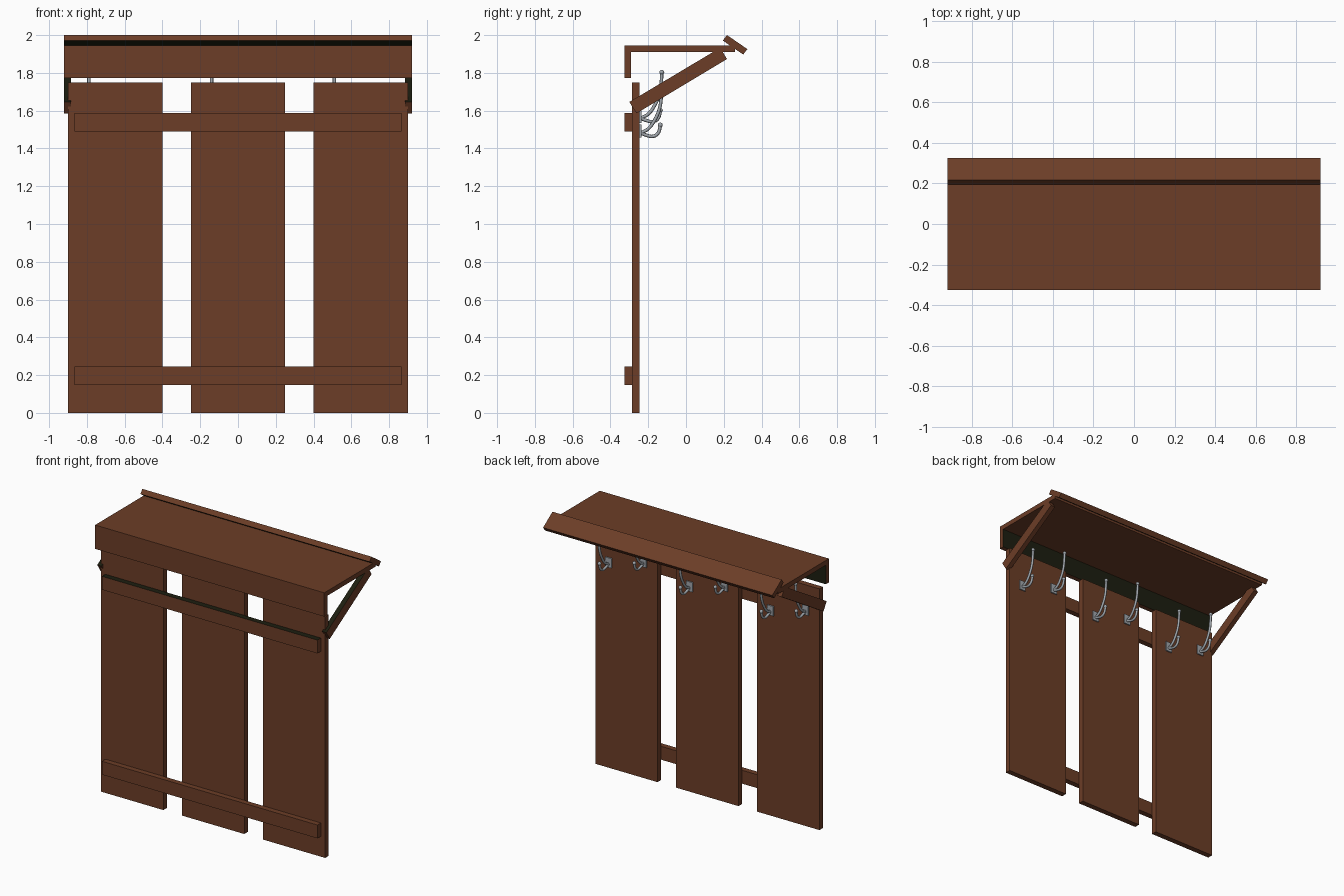
import bpy, bmesh, math
from mathutils import Vector

if "Cube" in bpy.data.objects:
    bpy.data.objects.remove(bpy.data.objects["Cube"])


def material(name, rgb):
    m = bpy.data.materials.new(name)
    m.diffuse_color = (*rgb, 1)
    m.use_nodes = True
    m.node_tree.nodes["Principled BSDF"].inputs["Base Color"].default_value = m.diffuse_color
    return m


WOOD = material("brown wood", (0.15, 0.047, 0.02))
DARK = material("dark stained wood", (0.012, 0.013, 0.005))
STEEL = material("grey steel", (0.36, 0.39, 0.42))


def finish(name, bm, mats):
    bmesh.ops.recalc_face_normals(bm, faces=bm.faces[:])
    me = bpy.data.meshes.new(name)
    bm.to_mesh(me)
    bm.free()
    for m in mats:
        me.materials.append(m)
    ob = bpy.data.objects.new(name, me)
    bpy.context.collection.objects.link(ob)
    return ob


def plank(name, x0, x1, profile, mat=WOOD, dark=None):
    """Extrude a (y, z) profile along x; faces facing 'dark' get the stain."""
    bm = bmesh.new()
    face = bm.faces.new([bm.verts.new((x0, y, z)) for y, z in profile])
    ext = bmesh.ops.extrude_face_region(bm, geom=[face])
    for v in ext["geom"]:
        if isinstance(v, bmesh.types.BMVert):
            v.co.x = x1
    bmesh.ops.recalc_face_normals(bm, faces=bm.faces[:])
    if dark:
        for f in bm.faces:
            f.normal_update()
            if f.normal.dot(Vector(dark).normalized()) > 0.9:
                f.material_index = 1
    return finish(name, bm, [mat, DARK])


def rect(y0, y1, z0, z1):
    return [(y0, z0), (y1, z0), (y1, z1), (y0, z1)]


# Wall boards and the two cross slats
for i, c in enumerate((-0.65, 0, 0.65)):
    plank(f"wall_board_{i}", c - 0.25, c + 0.25, rect(-0.285, -0.245, 0, 1.75))
plank("lower_slat", -0.865, 0.865, rect(-0.325, -0.285, 0.148, 0.245))
plank("upper_slat", -0.865, 0.865, rect(-0.325, -0.285, 1.49, 1.587), dark=(0, 0, 1))

# Shelf, fascia and tilted rim
plank("shelf", -0.92, 0.92, rect(-0.29, 0.26, 1.91, 1.945))
plank("fascia", -0.92, 0.92, rect(-0.325, -0.29, 1.772, 1.945), dark=(0, 1, 0))
plank("shelf_rim", -0.92, 0.92,
      [(0.217, 2.0), (0.195, 1.971), (0.303, 1.897), (0.325, 1.926)],
      dark=(0, -0.57, -0.82))

# Diagonal struts
for side, x in (("left", -0.92), ("right", 0.885)):
    plank(f"strut_{side}", x, x + 0.035,
          [(-0.262, 1.586), (0.217, 1.873), (0.181, 1.933), (-0.30, 1.646)],
          dark=(0, -0.51, 0.86))


# Coat hooks: back plate, long upper arm, short lower curl, ball tips
UPPER = [(-0.24, 0.0), (-0.20, 0.022), (-0.165, 0.07), (-0.14, 0.13),
         (-0.131, 0.19), (-0.128, 0.243)]
LOWER = [(-0.24, 0.0), (-0.21, -0.012), (-0.175, -0.018), (-0.15, -0.004),
         (-0.139, 0.022), (-0.136, 0.042)]


def arm(name, x, z, pts):
    cu = bpy.data.curves.new(name, "CURVE")
    cu.dimensions = "3D"
    cu.bevel_depth = 0.009
    cu.bevel_resolution = 2
    cu.use_fill_caps = True
    cu.resolution_u = 4
    sp = cu.splines.new("BEZIER")
    sp.bezier_points.add(len(pts) - 1)
    for bp, (y, dz) in zip(sp.bezier_points, pts):
        bp.co = (x, y, z + dz)
        bp.handle_left_type = bp.handle_right_type = "AUTO"
    tmp = bpy.data.objects.new(name + "_curve", cu)
    bpy.context.collection.objects.link(tmp)
    dg = bpy.context.evaluated_depsgraph_get()
    me = bpy.data.meshes.new_from_object(tmp.evaluated_get(dg))
    bpy.data.objects.remove(tmp)
    bm = bmesh.new()
    bm.from_mesh(me)
    tip = bmesh.ops.create_uvsphere(bm, u_segments=10, v_segments=6, radius=0.013)
    bmesh.ops.translate(bm, verts=tip["verts"], vec=(x, pts[-1][0], z + pts[-1][1]))
    for f in bm.faces:
        f.smooth = True
        f.material_index = 0
    finish(name, bm, [STEEL])


n = 0
for c in (-0.65, 0, 0.65):
    for dx, z in ((-0.14, 1.56), (0.14, 1.482)):
        x = c + dx
        plank(f"hook_plate_{n}", x - 0.025, x + 0.025,
              rect(-0.245, -0.236, z - 0.025, z + 0.045), STEEL)
        arm(f"hook_upper_arm_{n}", x, z, UPPER)
        arm(f"hook_lower_arm_{n}", x, z, LOWER)
        n += 1
